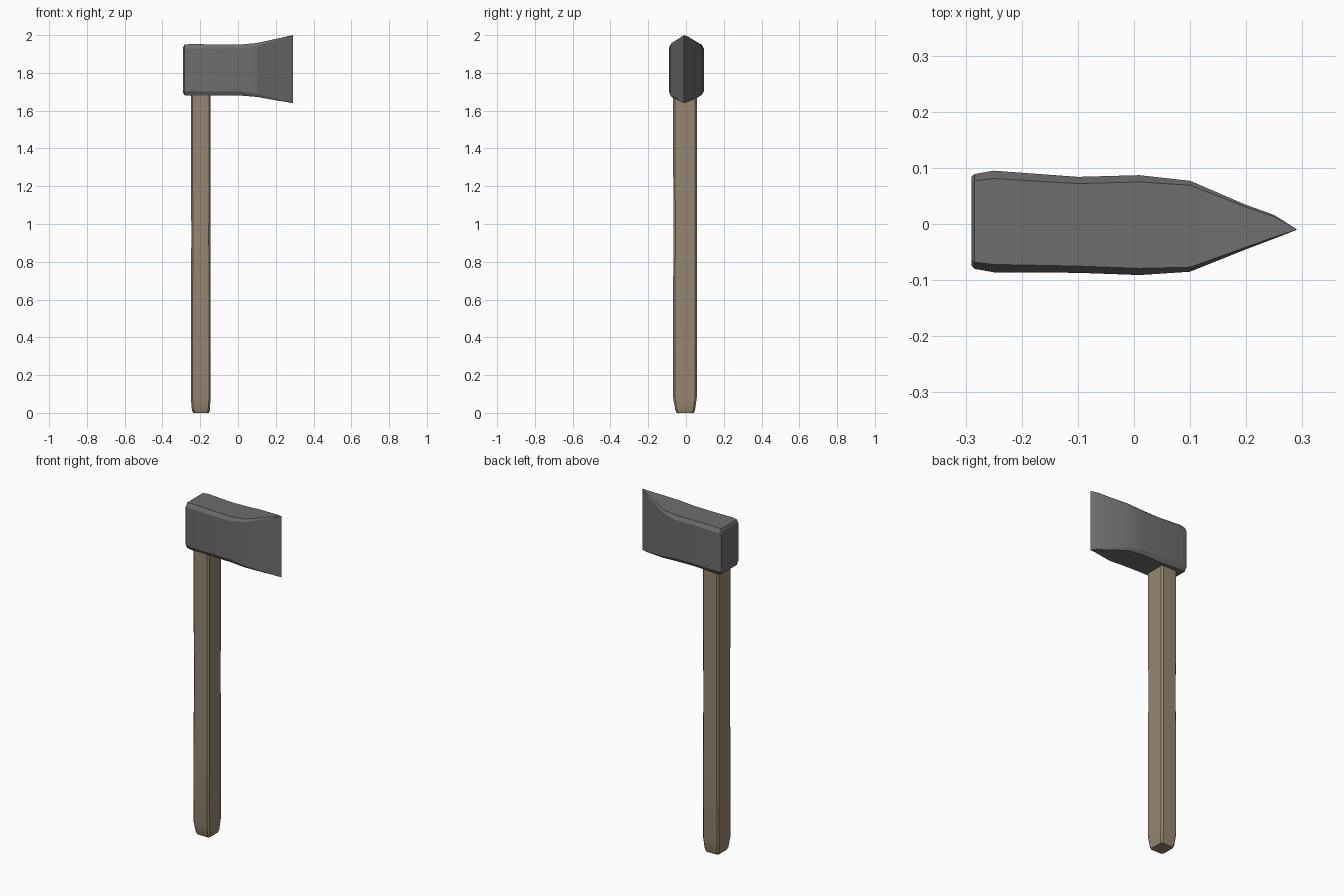
import bpy, bmesh

if "Cube" in bpy.data.objects:
    bpy.data.objects.remove(bpy.data.objects["Cube"])


def material(name, rgb):
    m = bpy.data.materials.new(name)
    m.diffuse_color = (*rgb, 1)
    m.use_nodes = True
    m.node_tree.nodes["Principled BSDF"].inputs["Base Color"].default_value = m.diffuse_color
    return m


def chamfered(a0, a1, b0, b1, ca, cb):
    """Rectangle with cut corners, as eight (a, b) points."""
    return [(a0 + ca, b0), (a1 - ca, b0), (a1, b0 + cb), (a1, b1 - cb),
            (a1 - ca, b1), (a0 + ca, b1), (a0, b1 - cb), (a0, b0 + cb)]


def loft(name, rings, mat):
    """Skin a list of eight-sided rings and cap both ends."""
    bm = bmesh.new()
    rows = [[bm.verts.new(p) for p in ring] for ring in rings]
    n = len(rows[0])
    for r, s in zip(rows, rows[1:]):
        for i in range(n):
            j = (i + 1) % n
            bm.faces.new((r[i], r[j], s[j], s[i]))
    bm.faces.new(rows[0])
    bm.faces.new(rows[-1])
    bmesh.ops.remove_doubles(bm, verts=bm.verts, dist=0.0005)
    bmesh.ops.recalc_face_normals(bm, faces=bm.faces)
    me = bpy.data.meshes.new(name)
    bm.to_mesh(me)
    bm.free()
    me.materials.append(mat)
    ob = bpy.data.objects.new(name, me)
    bpy.context.collection.objects.link(ob)
    bpy.ops.object.select_all(action='DESELECT')
    ob.select_set(True)
    bpy.context.view_layer.objects.active = ob
    bpy.ops.object.shade_smooth_by_angle(angle=0.3)
    return ob


wood = material("worn wood", (0.31, 0.24, 0.16))
steel = material("dull steel", (0.155, 0.155, 0.155))

# Handle: z, x range, y range; rounded butt and slight hand-carved waist
handle = [(0.0, -0.238, -0.154, -0.050, 0.042),
          (0.015, -0.244, -0.149, -0.057, 0.048),
          (0.08, -0.250, -0.145, -0.068, 0.057),
          (0.5, -0.250, -0.145, -0.069, 0.058),
          (0.95, -0.247, -0.146, -0.066, 0.057),
          (1.35, -0.250, -0.145, -0.068, 0.058),
          (1.75, -0.250, -0.145, -0.068, 0.058)]
loft("handle", [[(x, y, z) for x, y in chamfered(x0, x1, y0, y1, 0.009, 0.010)]
                for z, x0, x1, y0, y1 in handle], wood)

# Head: x, y range, z range, corner cut in y and z; wedge narrows to the edge
head = [(-0.290, -0.074, 0.084, 1.695, 1.938, 0.012, 0.012),
        (-0.284, -0.080, 0.089, 1.682, 1.950, 0.012, 0.020),
        (-0.250, -0.086, 0.095, 1.679, 1.953, 0.014, 0.024),
        (-0.100, -0.087, 0.084, 1.680, 1.950, 0.012, 0.022),
        (0.010, -0.091, 0.087, 1.680, 1.950, 0.012, 0.022),
        (0.100, -0.085, 0.077, 1.673, 1.958, 0.008, 0.014),
        (0.200, -0.045, 0.034, 1.655, 1.980, 0.004, 0.008),
        (0.250, -0.026, 0.016, 1.647, 1.991, 0.003, 0.004),
        (0.290, -0.0105, -0.0095, 1.640, 2.000, 0.0004, 0.0004)]
loft("axe_head", [[(x, y, z) for y, z in chamfered(y0, y1, z0, z1, cy, cz)]
                  for x, y0, y1, z0, z1, cy, cz in head], steel)
